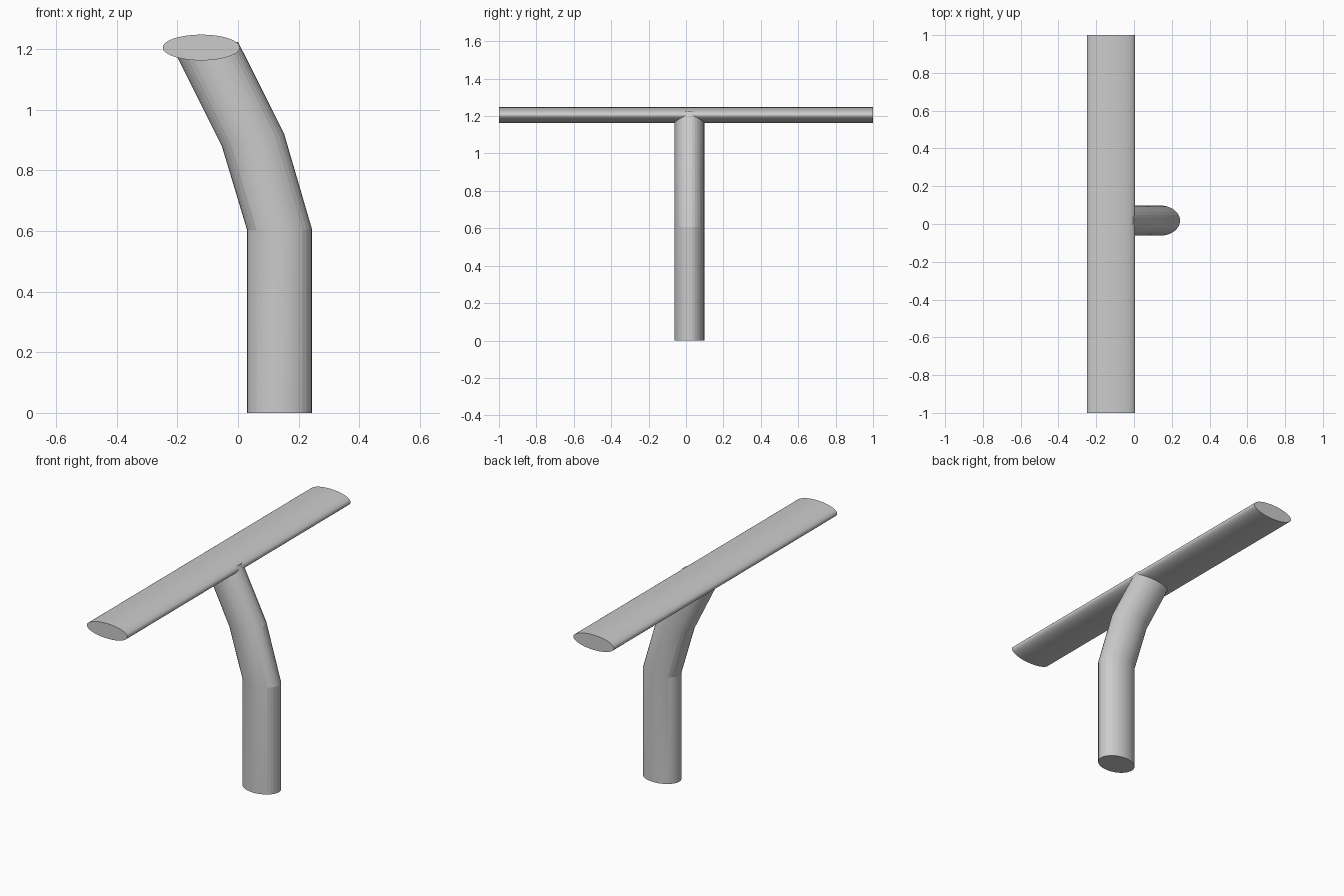
import bpy, bmesh
from math import cos, sin, tau, radians

if "Cube" in bpy.data.objects:
    bpy.data.objects.remove(bpy.data.objects["Cube"])


def loft(name, rings, n, smooth_angle):
    """Tube through rings of (centre, half axis a, half axis b), capped at both ends."""
    bm = bmesh.new()
    loops = []
    for c, a, b in rings:
        loops.append([bm.verts.new([c[k] + a[k] * cos(tau * i / n) + b[k] * sin(tau * i / n)
                                    for k in range(3)]) for i in range(n)])
    for lo, hi in zip(loops, loops[1:]):
        for i in range(n):
            j = (i + 1) % n
            bm.faces.new((lo[i], lo[j], hi[j], hi[i]))
    bm.faces.new(loops[0][::-1])
    bm.faces.new(loops[-1])
    bmesh.ops.recalc_face_normals(bm, faces=bm.faces)
    mesh = bpy.data.meshes.new(name)
    bm.to_mesh(mesh)
    bm.free()
    obj = bpy.data.objects.new(name, mesh)
    bpy.context.collection.objects.link(obj)
    bpy.ops.object.select_all(action='DESELECT')
    obj.select_set(True)
    bpy.context.view_layer.objects.active = obj
    bpy.ops.object.shade_smooth_by_angle(angle=radians(smooth_angle))
    return obj


# Oval crossbar running front to back
loft("crossbar", [((-0.121, y, 1.205), (0.127, 0, 0), (0, 0, 0.0425)) for y in (-1, 1)], 64, 40)

# Bent oval post: left and right (x, z) ends of each cross-section
sections = [((0.030, 0.0), (0.244, 0.0)),
            ((0.030, 0.603), (0.244, 0.606)),
            ((-0.053, 0.879), (0.152, 0.921)),
            ((-0.206, 1.185), (0.000, 1.224))]
rings = []
for (x0, z0), (x1, z1) in sections:
    rings.append((((x0 + x1) / 2, 0.018, (z0 + z1) / 2),
                  ((x1 - x0) / 2, 0, (z1 - z0) / 2), (0, 0.08, 0)))
loft("bent_post", rings, 32, 10)
